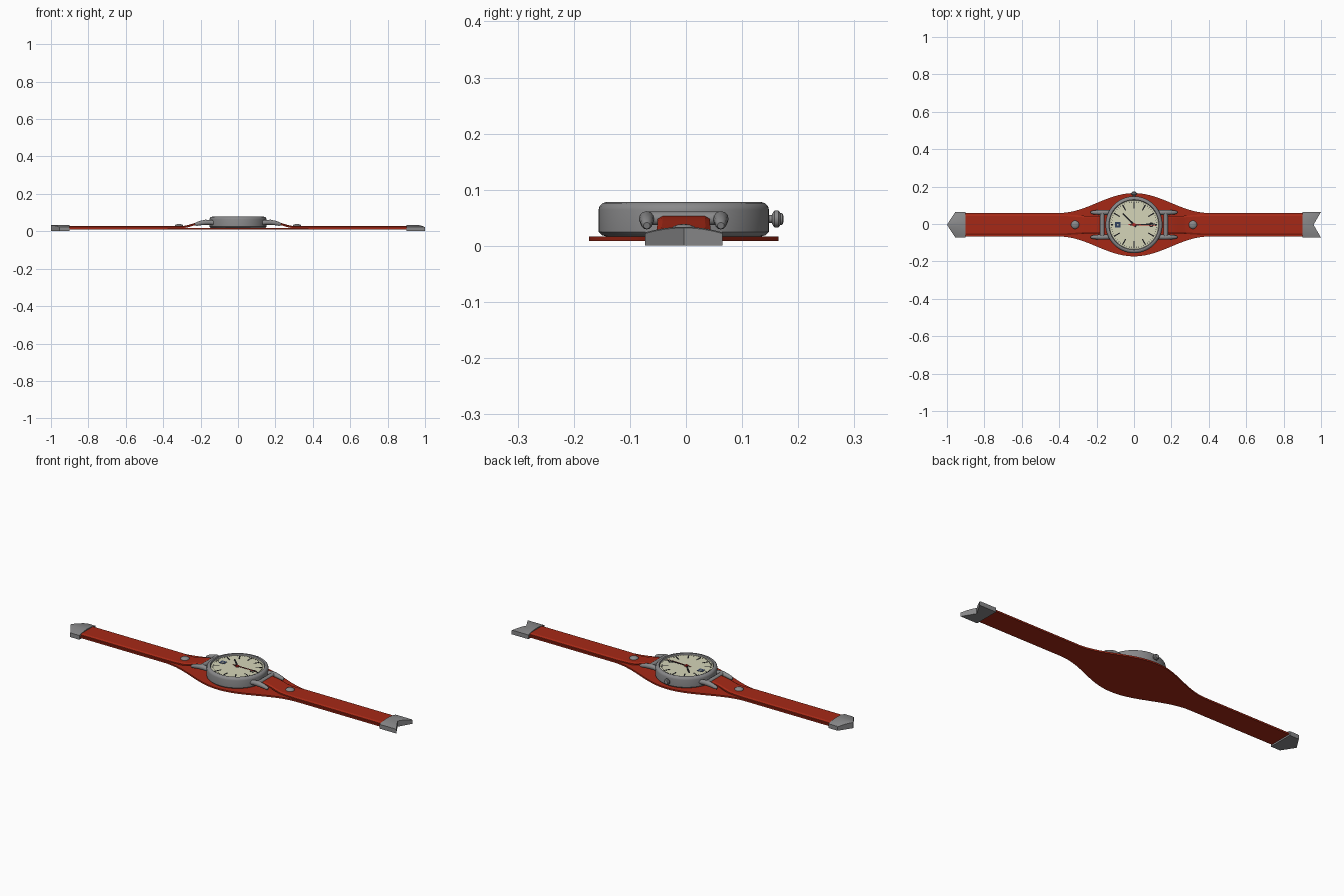
import bpy, bmesh, math
from mathutils import Vector, Matrix

if "Cube" in bpy.data.objects:
    bpy.data.objects.remove(bpy.data.objects["Cube"])

CY = -0.004  # the strap and case sit slightly off the origin because of the crown


def material(name, rgb):
    m = bpy.data.materials.new(name)
    m.diffuse_color = (*rgb, 1)
    m.use_nodes = True
    m.node_tree.nodes["Principled BSDF"].inputs["Base Color"].default_value = m.diffuse_color
    return m


RED = material("red leather", (0.38, 0.022, 0.008))
STEEL = material("grey steel", (0.25, 0.25, 0.255))
CREAM = material("cream dial", (0.66, 0.66, 0.48))
BLACK = material("black paint", (0.012, 0.012, 0.014))
BLUE = material("dark blue paint", (0.03, 0.05, 0.11))
SCARLET = material("bright red paint", (0.5, 0.02, 0.015))


def build(name, verts, faces, mat, angle=35):
    bm = bmesh.new()
    vs = [bm.verts.new(v) for v in verts]
    for f in faces:
        bm.faces.new([vs[i] for i in f])
    bmesh.ops.recalc_face_normals(bm, faces=bm.faces)
    me = bpy.data.meshes.new(name)
    bm.to_mesh(me)
    bm.free()
    me.materials.append(mat)
    me.shade_smooth()
    me.set_sharp_from_angle(angle=math.radians(angle))
    ob = bpy.data.objects.new(name, me)
    bpy.context.collection.objects.link(ob)
    return ob


def loft(name, rings, mat, angle=35):
    """Skin a list of equal closed rings and cap both ends."""
    n = len(rings[0])
    verts = [v for r in rings for v in r]
    faces = [(k * n + i, k * n + (i + 1) % n, (k + 1) * n + (i + 1) % n, (k + 1) * n + i)
             for k in range(len(rings) - 1) for i in range(n)]
    faces += [tuple(range(n)), tuple(range((len(rings) - 1) * n, len(rings) * n))]
    return build(name, verts, faces, mat, angle)


def lathe(name, profile, mat, n=32, matrix=Matrix(), angle=35):
    rings = [[matrix @ Vector((r * math.cos(2 * math.pi * i / n),
                               r * math.sin(2 * math.pi * i / n), z)) for i in range(n)]
             for r, z in profile]
    return loft(name, rings, mat, angle)


def prism(name, outline, z0, z1, mat):
    return loft(name, [[(x, y, z) for x, y in outline] for z in (z0, z1)], mat)


def tube(name, path, mat, n=12):
    """path: (x, y, z, radius) points lying roughly along one direction."""
    pts = [Vector(p[:3]) for p in path]
    rings = []
    for k, p in enumerate(path):
        d = (pts[min(k + 1, len(pts) - 1)] - pts[max(k - 1, 0)]).normalized()
        side = Vector((0, 1, 0)) if abs(d.y) < 0.8 else Vector((1, 0, 0))
        u = d.cross(side).normalized()
        v = d.cross(u)
        rings.append([pts[k] + p[3] * (u * math.cos(2 * math.pi * i / n)
                                       + v * math.sin(2 * math.pi * i / n)) for i in range(n)])
    return loft(name, rings, mat, 50)


def radial_bar(name, angle, r0, r1, w0, w1, z0, z1, mat):
    """Flat tapered bar on the dial pointing out at the given angle."""
    d = Vector((math.cos(angle), math.sin(angle)))
    s = Vector((-d.y, d.x))
    c = Vector((0, CY))
    o = [c + d * r0 + s * w0, c + d * r0 - s * w0, c + d * r1 - s * w1, c + d * r1 + s * w1]
    return prism(name, [tuple(p) for p in o], z0, z1, mat)


# backing strap, swelling into a pad under the case
xs = [-0.94, -0.4] + [-0.4 + 0.02 * i for i in range(1, 40)] + [0.4, 0.94]


def half_width(x):
    return 0.063 + (0.053 * (1 + math.cos(math.pi * x / 0.4)) if abs(x) < 0.4 else 0)


outline = [(x, CY - half_width(x)) for x in xs] + [(x, CY + half_width(x)) for x in reversed(xs)]
prism("backing_strap", outline, 0.009, 0.017, RED)

# watch case with raised bezel
at = Matrix.Translation((0, CY, 0))
lathe("case", [(0.135, 0.016), (0.146, 0.019), (0.152, 0.025), (0.152, 0.064), (0.150, 0.071),
               (0.145, 0.076), (0.139, 0.078), (0.134, 0.077), (0.131, 0.068)],
      STEEL, 64, at, 30)
lathe("dial", [(0.131, 0.066), (0.131, 0.0695)], CREAM, 64, at)

# dial markings
for i in range(60):
    a = math.radians(6 * i)
    if i % 5:
        radial_bar("minute_mark", a, 0.118, 0.126, 0.0009, 0.0009, 0.069, 0.0703, BLACK)
    elif i % 30:
        radial_bar("hour_mark", a, 0.088, 0.124, 0.0028, 0.0035, 0.069, 0.0705, BLACK)
    else:
        radial_bar("half_mark", a, 0.112, 0.124, 0.0028, 0.0035, 0.069, 0.0705, BLACK)
radial_bar("upper_dial_window", math.pi, 0.072, 0.102, 0.015, 0.015, 0.069, 0.0705, BLUE)
radial_bar("window_inset", math.pi, 0.082, 0.092, 0.005, 0.005, 0.070, 0.0709, CREAM)
spot = Matrix.Translation((0.092, CY, 0))
lathe("lower_dial_spot", [(0.013, 0.069), (0.013, 0.0705)], BLACK, 20, spot)
lathe("spot_inset", [(0.007, 0.070), (0.007, 0.0709)], CREAM, 20, spot)

# hands and centre pin
radial_bar("hour_hand", math.radians(135), -0.015, 0.085, 0.0055, 0.0035, 0.0712, 0.0722, BLACK)
radial_bar("minute_hand", 0.03, -0.02, 0.112, 0.005, 0.0025, 0.0724, 0.0734, BLACK)
radial_bar("second_hand", -0.04, -0.03, 0.118, 0.0018, 0.0012, 0.0737, 0.0745, SCARLET)
lathe("centre_pin", [(0.009, 0.069), (0.009, 0.0755), (0.006, 0.0765)], SCARLET, 20, at)

# winding crown on the far side
back = Matrix.Translation((0, 0, 0.048)) @ Matrix.Rotation(-math.pi / 2, 4, 'X')
lathe("crown", [(0.007, 0.140), (0.007, 0.153), (0.012, 0.155), (0.015, 0.158), (0.015, 0.165),
                (0.011, 0.168), (0.010, 0.172), (0.006, 0.1735)], STEEL, 24, back)

for s, side in ((-1, "left"), (1, "right")):
    # upper strap: flat along the backing, then climbing to the lug bar
    rings = []
    for x, top, w in ((0.925, 0.028, 0.056), (0.38, 0.028, 0.056), (0.33, 0.028, 0.053),
                      (0.29, 0.029, 0.050), (0.265, 0.034, 0.048), (0.235, 0.043, 0.047),
                      (0.205, 0.050, 0.047), (0.180, 0.053, 0.047), (0.166, 0.051, 0.047)):
        t = 0.012
        rings.append([(s * x, CY + y, z) for y, z in
                      ((-w, top - t), (w, top - t), (w, top - 0.005),
                       (w - 0.009, top), (-w + 0.009, top), (-w, top - 0.005))])
    loft(side + "_strap", rings, RED, 28)

    # domed rivet
    lathe(side + "_rivet", [(0.022, 0.026), (0.022, 0.031), (0.018, 0.035), (0.010, 0.038),
                            (0.003, 0.039)], STEEL, 24, Matrix.Translation((s * 0.315, CY, 0)), 50)

    # lug bar and the two curved lugs
    tube(side + "_lug_bar", [(s * 0.17, CY - 0.07, 0.049, 0.012),
                             (s * 0.17, CY + 0.07, 0.049, 0.012)], STEEL, 16)
    for e in (-1, 1):
        y = CY + e * 0.066
        tube(side + "_lug", [(s * 0.125, y, 0.045, 0.012), (s * 0.150, y, 0.048, 0.013),
                             (s * 0.175, y, 0.048, 0.014), (s * 0.200, y, 0.044, 0.012),
                             (s * 0.220, y, 0.039, 0.010), (s * 0.230, y, 0.036, 0.006)], STEEL)

    # metal strap end: arrow tip on the left, matching notch on the right
    hw = 0.069
    rings = []
    for k in range(-4, 5):
        f = abs(k) / 4
        end = 1 - 0.045 * f if s < 0 else 0.96 + 0.04 * f
        y, top = CY + hw * k / 4, 0.034 - 0.010 * f * f
        rings.append([(s * 0.9, y, 0.001), (s * end, y, 0.001),
                      (s * end, y, top - 0.002), (s * (end - 0.006), y, top), (s * 0.9, y, top)])
    loft(side + "_strap_end", rings, STEEL, 25)
